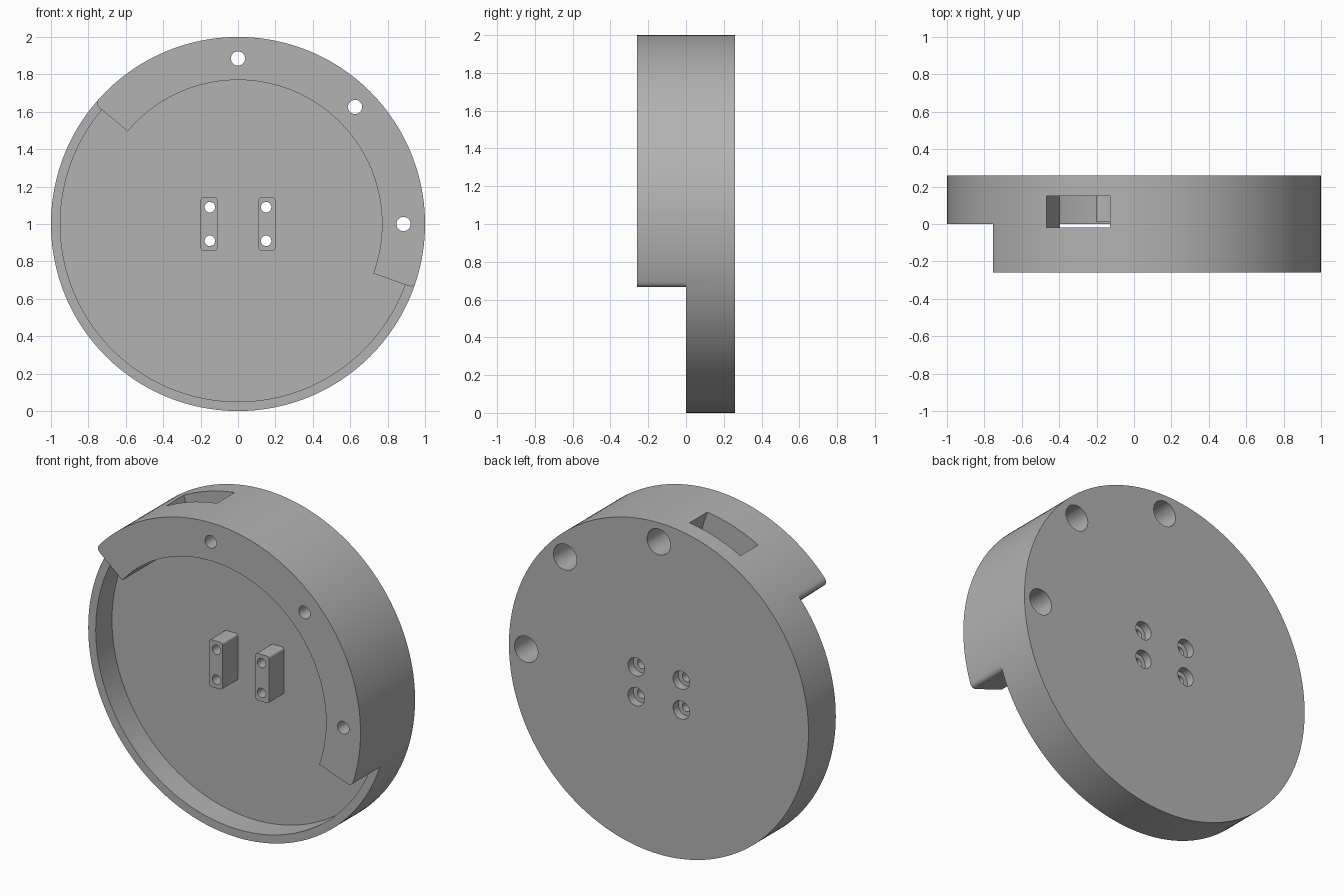
import bpy, bmesh
from math import sin, cos, radians, pi
from mathutils import Vector

if "Cube" in bpy.data.objects:
    bpy.data.objects.remove(bpy.data.objects["Cube"])

grey = bpy.data.materials.new("plain grey")
grey.use_nodes = True
grey.diffuse_color = (0.45, 0.45, 0.45, 1)
grey.node_tree.nodes["Principled BSDF"].inputs["Base Color"].default_value = grey.diffuse_color

CENTRE = Vector((0, 1))          # disc centre in x, z
FRONT, BACK, FLOOR = -0.26, 0.26, 0.155
START, END = -20, 140            # raised arc, degrees


def polar(r, deg, c=CENTRE):
    a = radians(deg)
    return Vector((c[0] + r * cos(a), c[1] + r * sin(a)))


def arc(r, a, b, n=64, c=CENTRE):
    return [polar(r, a + (b - a) * i / n, c) for i in range(n + 1)]


def prism(name, outline, y0, y1):
    """Extrude an x-z outline from y0 to y1."""
    bm = bmesh.new()
    face = bm.faces.new([bm.verts.new((p[0], y0, p[1])) for p in outline])
    new = bmesh.ops.extrude_face_region(bm, geom=[face])["geom"]
    bmesh.ops.translate(bm, vec=(0, y1 - y0, 0),
                        verts=[v for v in new if isinstance(v, bmesh.types.BMVert)])
    bmesh.ops.recalc_face_normals(bm, faces=bm.faces)
    mesh = bpy.data.meshes.new(name)
    bm.to_mesh(mesh)
    bm.free()
    mesh.materials.append(grey)
    ob = bpy.data.objects.new(name, mesh)
    bpy.context.collection.objects.link(ob)
    return ob


def rod(c, r, y0, y1, n=32):
    return prism("cutter", arc(r, 0, 360, n, c)[:-1], y0, y1)


def activate(ob):
    bpy.ops.object.select_all(action="DESELECT")
    ob.select_set(True)
    bpy.context.view_layer.objects.active = ob


def cut(ob, cutter):
    """Subtract the cutter and discard it."""
    cutter.hide_render = True
    activate(ob)
    mod = ob.modifiers.new("cut", "BOOLEAN")
    mod.operation, mod.solver, mod.object = "DIFFERENCE", "EXACT", cutter
    bpy.ops.object.modifier_apply(modifier=mod.name)
    bpy.data.objects.remove(cutter)


def corner(end, inward):
    """Rounded outer corner of the raised arc, from its end face to the rim."""
    a, b, c = polar(0.965, end), polar(1, end), polar(1, end + inward * 2)
    pts = [a * (1 - t) ** 2 + b * 2 * t * (1 - t) + c * t * t for t in [i / 6 for i in range(7)]]
    return pts + [polar(1.2, end + inward * 2)]


# Housing: full drum, front lowered outside the raised arc
housing = prism("housing", arc(1, 0, 360, 160)[:-1], FRONT, BACK)
inner = arc(0.77, START, END)
lowered = inner + corner(END, -1) + arc(1.2, END, START + 360)[1:-1] + corner(START, 1)[::-1]
cut(housing, prism("cutter", lowered, -0.5, 0))

# Cavity, wider where there is no raised arc
cut(housing, prism("cutter", inner + arc(0.95, END, START + 360, 90), -0.4, FLOOR))

# Slot through the raised arc wall
out, side = polar(1, 107.6, (0, 0)), polar(1, 17.6, (0, 0))
slot = [CENTRE + out * r + side * s for r, s in
        ((0.65, -0.178), (0.65, 0.178), (1.1, 0.178), (1.1, -0.178))]
cut(housing, prism("cutter", slot, -0.02, 0.15))

# Fixing holes in the arc, widened from the back
for angle in (0, 45, 90):
    c = polar(0.885, angle)
    cut(housing, rod(c, 0.038, -0.5, 0.5))
    cut(housing, rod(c, 0.078, -0.15, 0.5))

# Mounting blocks with two screw holes each
parts = [housing]
for label, x in (("right", -0.155), ("left", 0.155)):
    outline = []
    for k, (sx, sz) in enumerate(((1, 1), (-1, 1), (-1, -1), (1, -1))):
        outline += arc(0.015, 90 * k, 90 * k + 90, 5, (x + sx * 0.03, 1 + sz * 0.127))
    block = prism(label + "_mounting_block", outline, 0.01, FLOOR + 0.01)
    for z in (0.91, 1.09):
        c = (x * 0.97, z)
        cut(block, rod(c, 0.028, -0.1, 0.5))
        cut(housing, rod(c, 0.028, 0.1, 0.5))
        cut(housing, rod(c, 0.055, BACK - 0.05, 0.5))
    parts.append(block)

for ob in parts:
    activate(ob)
    bpy.ops.object.shade_smooth_by_angle(angle=radians(30))
